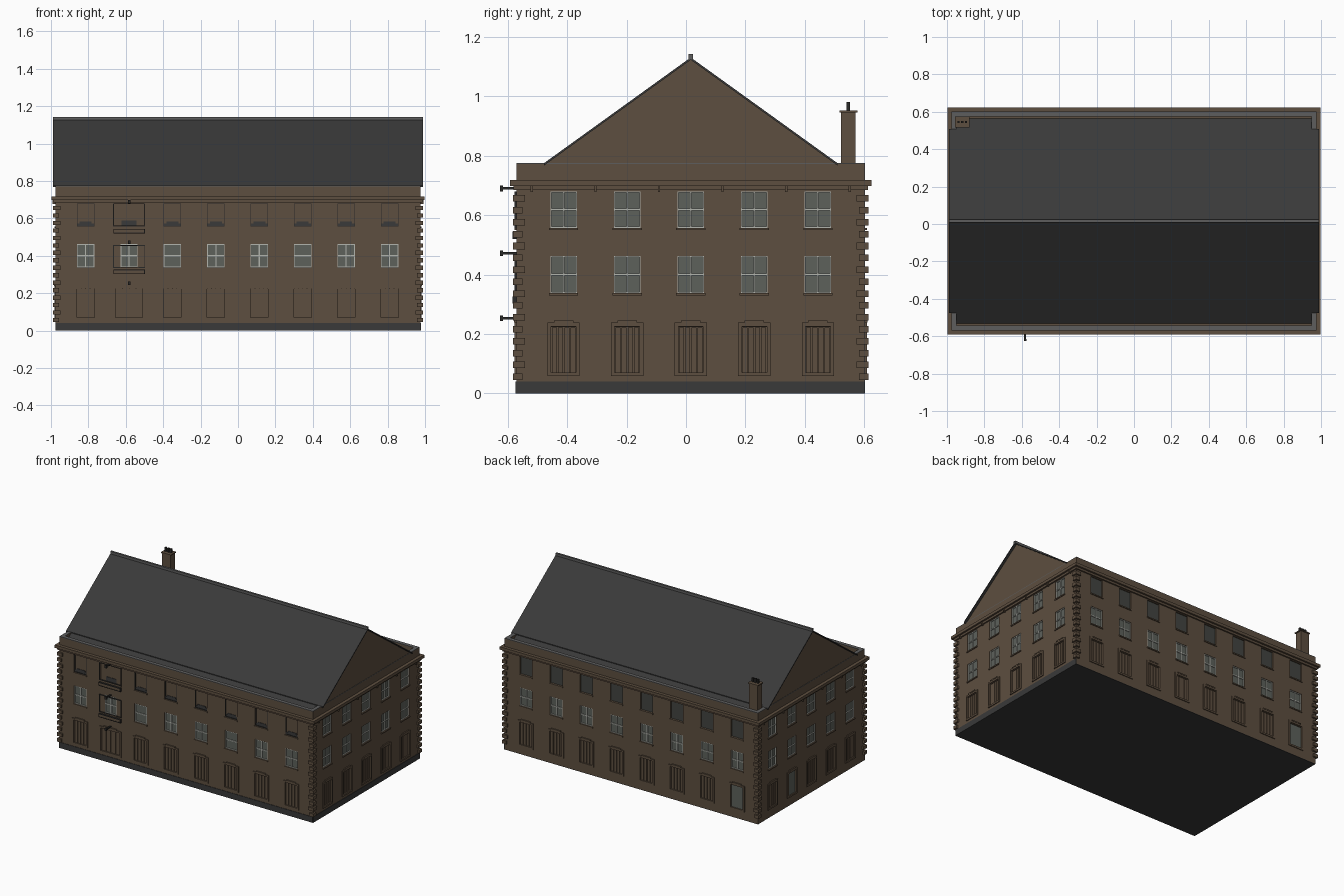
import bpy, bmesh
from mathutils import Vector

old = bpy.data.objects.get("Cube")
if old:
    bpy.data.objects.remove(old, do_unlink=True)


def material(name, *rgb):
    m = bpy.data.materials.new(name)
    m.use_nodes = True
    m.diffuse_color = (*rgb, 1)
    bsdf = m.node_tree.nodes["Principled BSDF"]
    bsdf.inputs["Base Color"].default_value = (*rgb, 1)
    bsdf.inputs["Roughness"].default_value = 0.9
    return m


STONE = material("brown stone", 0.11, 0.077, 0.05)
SLATE = material("dark slate", 0.041, 0.041, 0.041)
LEAD = material("grey lead", 0.11, 0.11, 0.11)
GLASS = material("grey glass", 0.11, 0.12, 0.105)
DIM = material("dim glass", 0.055, 0.058, 0.052)
PAINT = material("pale paint", 0.45, 0.46, 0.42)
IRON = material("black iron", 0.022, 0.021, 0.02)

X, Y0, Y1 = 0.976, -0.57, 0.602      # wall planes
YC = (Y0 + Y1) / 2
TOP, ROOF_BASE, APEX = 0.775, 0.73, 1.13
parts = {}


def box(name, mat, lo, hi):
    """Add a box to the named part."""
    bm = parts.setdefault(name, (bmesh.new(), mat))[0]
    a, b = Vector(lo), Vector(hi)
    a, b = Vector(map(min, a, b)), Vector(map(max, a, b))
    made = bmesh.ops.create_cube(bm, size=1)["verts"]
    for v in made:
        v.co = (a + b) / 2 + v.co * (b - a)


def wall_box(name, mat, side, u, z, d):
    """Box on a wall: u along it, z up, d outwards from its surface."""
    def place(uu, dd, zz):
        return {"front": (uu, Y0 - dd, zz), "back": (uu, Y1 + dd, zz),
                "left": (X + dd, uu, zz), "right": (-X - dd, uu, zz)}[side]
    box(name, mat, place(u[0], d[0], z[0]), place(u[1], d[1], z[1]))


def outline(name, mat, side, c, w, z, t, d):
    """Rectangular frame around an opening."""
    h = w / 2
    for s in (-1, 1):
        wall_box(name, mat, side, (c + s * h, c + s * (h - t)), z, d)
    for a, b in ((z[0], z[0] + t), (z[1] - t, z[1])):
        wall_box(name, mat, side, (c - h + t, c + h - t), (a, b), d)


def window(side, c, w, z, glass=("window_glass", GLASS), frame=True, mullion=True):
    h, mid = w / 2, (z[0] + z[1]) / 2
    wall_box("opening_cutter", STONE, side, (c - h, c + h), z, (-0.014, 0.02))
    wall_box(*glass, side, (c - h, c + h), z, (-0.016, -0.009))
    if frame:
        d = (-0.01, -0.003)
        outline("window_frames", PAINT, side, c, w, z, 0.004, d)
        wall_box("window_frames", PAINT, side, (c - h, c + h), (mid - 0.003, mid + 0.003), d)
        if mullion:
            wall_box("window_frames", PAINT, side, (c - 0.003, c + 0.003), z, d)
    wall_box("window_sills", STONE, side, (c - h - 0.004, c + h + 0.004),
             (z[0] - 0.008, z[0]), (-0.002, 0.006))


def door(side, c, w, glazed=False):
    z, h = (0.058, 0.238), w / 2
    wall_box("opening_cutter", STONE, side, (c - h + 0.012, c + h - 0.012),
             (z[0], z[1] - 0.015), (-0.01, 0.02))
    outline("door_surrounds", STONE, side, c, w, z, 0.012, (-0.002, 0.006))
    wall_box("door_hoods", STONE, side, (c - h * 0.6, c + h * 0.6), (0.238, 0.246), (-0.002, 0.008))
    if glazed:
        wall_box("door_glass", GLASS, side, (c - h + 0.012, c + h - 0.012),
                 (z[0], z[1] - 0.012), (-0.012, -0.006))
        return
    n, step = 4, (w - 0.024) / 4
    for k in range(n):
        a = c - h + 0.012 + k * step
        wall_box("door_panels", STONE, side, (a + 0.002, a + step - 0.002),
                 (z[0] + 0.004, z[1] - 0.016), (-0.012, -0.004))


LOW, HIGH = (0.338, 0.463), (0.557, 0.68)

# Long walls: eight bays, the second front bay is the loading bay
for i in range(8):
    x = -0.815 + i * 0.2322
    window("back", x, 0.094, LOW)
    window("back", x, 0.094, HIGH, ("dim_window_glass", DIM), frame=False)
    door("back", x, 0.118, glazed=(i == 0))
    if i == 1:
        continue
    window("front", x, 0.094, LOW, mullion=i not in (2, 5))
    window("front", x, 0.094, HIGH, ("window_boards", STONE), frame=False)
    outline("board_edges", IRON, "front", x, 0.094, HIGH, 0.003, (-0.01, -0.002))
    for half, top in ((0.044, 0.574), (0.032, 0.583)):
        wall_box("dark_lower_panes", SLATE, "front", (x - half, x + half),
                 (HIGH[0], top), (-0.01, -0.006))
    door("front", x, 0.118)

# End walls: five bays
for side in ("left", "right"):
    for i in range(5):
        y = YC + (i - 2) * 0.2137
        window(side, y, 0.09, LOW)
        window(side, y, 0.09, HIGH)
        door(side, y, 0.108, glazed=(side == "right" and i == 3))

# Loading bay with stacked doors, ledges and hoist arms
LX = -0.582
door("front", LX, 0.168)
window("front", LX, 0.09, LOW)
window("front", LX, 0.16, HIGH, ("window_boards", STONE), frame=False)
wall_box("dark_lower_panes", SLATE, "front", (LX - 0.04, LX + 0.04), (HIGH[0], 0.588), (-0.01, -0.006))
for z in ((0.335, 0.457), HIGH):
    outline("loading_frames", IRON, "front", LX, 0.17, z, 0.004, (-0.002, 0.006))
for z in (0.302, 0.52):
    wall_box("loading_ledges", STONE, "front", (LX - 0.083, LX + 0.083), (z, z + 0.022), (0, 0.012))
    outline("ledge_trim", IRON, "front", LX, 0.168, (z, z + 0.024), 0.004, (0.0, 0.014))
for z in (0.253, 0.472, 0.69):
    wall_box("hoist_arms", IRON, "front", (LX - 0.005, LX + 0.005), (z - 0.004, z + 0.004), (-0.01, 0.055))
    wall_box("hoist_heads", IRON, "front", (LX - 0.007, LX + 0.007), (z - 0.01, z + 0.009), (0.045, 0.056))

# Wall body, dark floor and plinth
box("wall_body", STONE, (-X, Y0, 0.003), (X, Y1, ROOF_BASE))
box("floor_slab", SLATE, (-X, Y0, 0), (X, Y1, 0.003))
wall_box("plinth", SLATE, "front", (-X, X), (0, 0.04), (-0.002, 0.003))
wall_box("plinth", SLATE, "left", (Y0, Y1), (0, 0.04), (-0.002, 0.003))

# Quoins up the four corners
for sx in (-1, 1):
    for y, sy in ((Y0, -1), (Y1, 1)):
        for k in range(16):
            z = 0.045 + k * 0.04
            grow = 0.008 * (k % 2)
            box("quoins", STONE, (sx * (X - 0.02 - grow), y - sy * (0.02 + grow), z),
                (sx * (X + 0.012), y + sy * 0.012, z + 0.022))

# Stepped cornice with small brackets
for out, a, b in ((0.01, 0.684, 0.698), (0.022, 0.698, 0.718)):
    box("cornice", STONE, (-X - out, Y0 - out, a), (X + out, Y1 + out, b))
for side in ("left", "right"):
    for i in range(6):
        y = YC + (i - 2.5) * 0.2137
        wall_box("cornice_brackets", STONE, side, (y - 0.004, y + 0.004), (0.678, 0.698), (0, 0.016))

# Parapet with lead coping
T = 0.026
for y, s in ((Y0, 1), (Y1, -1)):
    box("parapet", STONE, (-X, y, 0.718), (X, y + s * T, TOP - 0.004))
    box("parapet_coping", LEAD, (-X, y, TOP - 0.004), (X, y + s * T, TOP))
for s in (-1, 1):
    box("parapet", STONE, (s * X, Y0 + T, 0.718), (s * (X - T), Y1 - T, TOP - 0.004))
    box("parapet_coping", LEAD, (s * X, Y0 + T, TOP - 0.004), (s * (X - T), Y1 - T, TOP))

# Chimney with cap and pots
box("chimney_stack", STONE, (-0.95, 0.522, 0.7), (-0.886, 0.57, 0.945))
box("chimney_cap", STONE, (-0.956, 0.516, 0.945), (-0.88, 0.576, 0.952))
for k in range(3):
    x = -0.938 + k * 0.02
    box("chimney_pots", IRON, (x - 0.006, 0.54, 0.952), (x + 0.006, 0.552, 0.98))

# Ridge cap
box("ridge_cap", LEAD, (-0.99, YC - 0.007, 1.124), (0.99, YC + 0.007, 1.142))


def finish(name, bm, mats):
    bmesh.ops.recalc_face_normals(bm, faces=bm.faces)
    mesh = bpy.data.meshes.new(name)
    bm.to_mesh(mesh)
    bm.free()
    for m in mats:
        mesh.materials.append(m)
    ob = bpy.data.objects.new(name, mesh)
    bpy.context.collection.objects.link(ob)
    return ob


def extrude_profile(name, points, half, mats):
    """Extrude a y-z profile along x; end faces are stone when two colours are given."""
    bm = bmesh.new()
    face = bm.faces.new([bm.verts.new((-half, y, z)) for y, z in points])
    ext = bmesh.ops.extrude_face_region(bm, geom=[face])["geom"]
    for v in ext:
        if isinstance(v, bmesh.types.BMVert):
            v.co.x = half
    bm.normal_update()
    for f in bm.faces:
        f.material_index = int(len(mats) > 1 and abs(f.normal.x) > 0.9)
    return finish(name, bm, mats)


for name, (bm, mat) in parts.items():
    finish(name, bm, [mat])

# Gabled roof and overhanging slate skin
slope = (APEX - TOP) / 0.493
reach = (APEX - ROOF_BASE) / slope
extrude_profile("gabled_roof", [(YC - reach, ROOF_BASE - 0.005), (YC + reach, ROOF_BASE - 0.005),
                                (YC, APEX - 0.005)], X - 0.002, [SLATE, STONE])
skin = [(YC - 0.493, TOP), (YC, APEX), (YC + 0.493, TOP)]
extrude_profile("slate_skin", skin + [(y, z - 0.008) for y, z in reversed(skin)], 0.99, [SLATE])

# Cut the openings into the walls
cutter = bpy.data.objects["opening_cutter"]
cutter.hide_render = True
cutter.display_type = "WIRE"
mod = bpy.data.objects["wall_body"].modifiers.new("openings", "BOOLEAN")
mod.operation, mod.solver, mod.object = "DIFFERENCE", "EXACT", cutter
